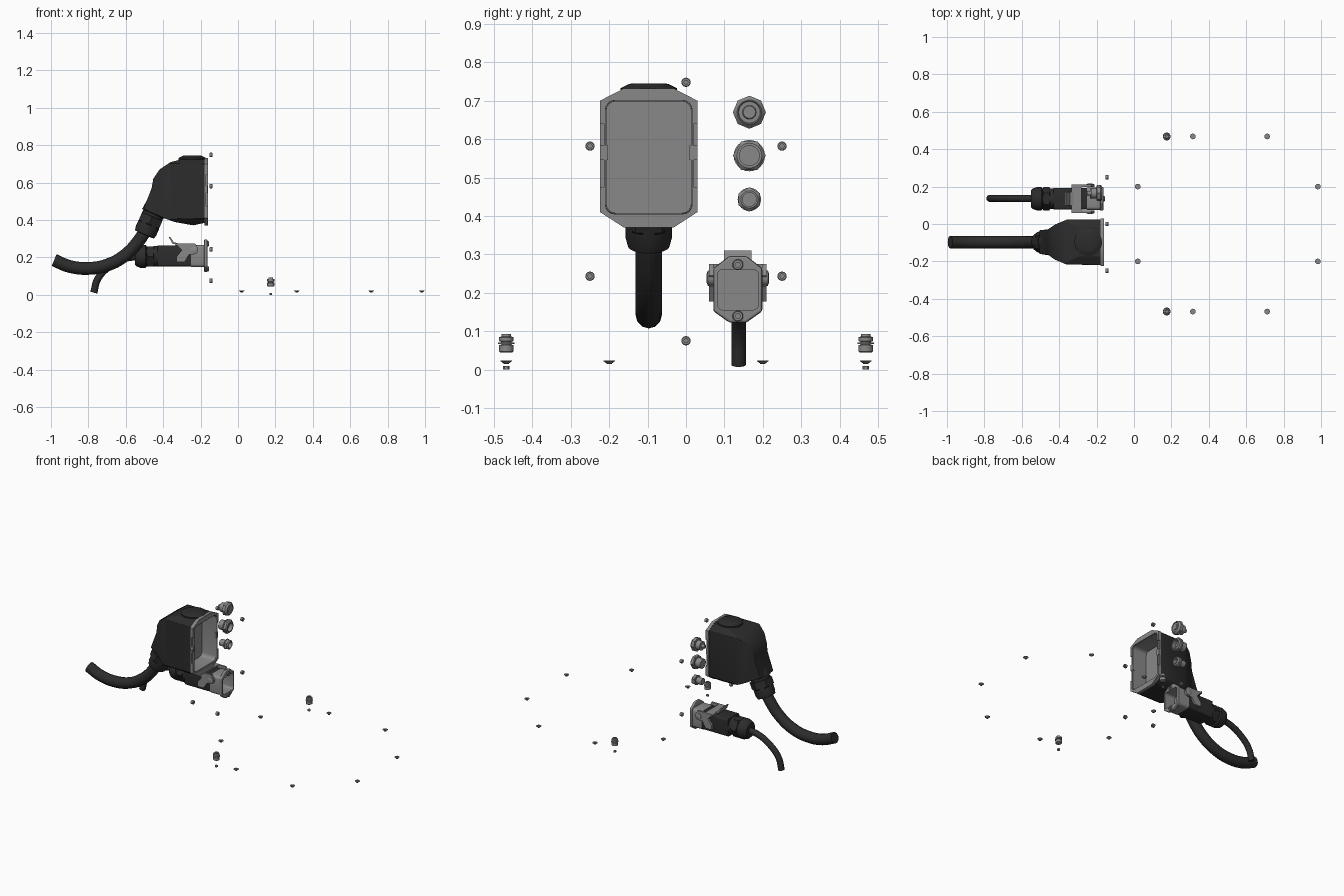
import bpy, bmesh
from math import pi, cos, sin
from mathutils import Vector, Matrix

if "Cube" in bpy.data.objects:
    bpy.data.objects.remove(bpy.data.objects["Cube"])

def material(name, v):
    m = bpy.data.materials.new(name)
    m.diffuse_color = (v, v, v, 1)
    m.use_nodes = True
    m.node_tree.nodes["Principled BSDF"].inputs["Base Color"].default_value = m.diffuse_color
    return m

BLACK = material("black_plastic", 0.025)
METAL = material("grey_metal", 0.25)

def add(name, bm, mat, smooth=True):
    bmesh.ops.recalc_face_normals(bm, faces=bm.faces[:])
    me = bpy.data.meshes.new(name)
    bm.to_mesh(me)
    bm.free()
    ob = bpy.data.objects.new(name, me)
    bpy.context.collection.objects.link(ob)
    me.materials.append(mat)
    if smooth:
        shade(ob)
    return ob

def shade(ob):
    bpy.ops.object.select_all(action='DESELECT')
    ob.select_set(True)
    bpy.context.view_layer.objects.active = ob
    bpy.ops.object.shade_smooth_by_angle(angle=0.6)

def bake(ob):
    dg = bpy.context.evaluated_depsgraph_get()
    me = bpy.data.meshes.new_from_object(ob.evaluated_get(dg))
    ob.modifiers.clear()
    ob.data = me

def boolean(ob, cutter, op='DIFFERENCE'):
    m = ob.modifiers.new("cut", 'BOOLEAN')
    m.operation, m.solver, m.object = op, 'EXACT', cutter
    bake(ob)
    bpy.data.objects.remove(cutter)

def bevel(ob, w, seg=2):
    m = ob.modifiers.new("bevel", 'BEVEL')
    m.width, m.segments, m.limit_method, m.angle_limit = w, seg, 'ANGLE', 0.5
    bake(ob)
    shade(ob)

def prism(name, pts, axis, a, b, mat):
    """Extrude a 2D outline along an axis; outline is in the other two axes."""
    def co(p, t):
        c = list(p)
        c.insert('xyz'.index(axis), t)
        return c
    bm = bmesh.new()
    lo = [bm.verts.new(co(p, a)) for p in pts]
    hi = [bm.verts.new(co(p, b)) for p in pts]
    bm.faces.new(lo)
    bm.faces.new(hi)
    for i in range(len(pts)):
        j = (i + 1) % len(pts)
        bm.faces.new((lo[i], lo[j], hi[j], hi[i]))
    return add(name, bm, mat)

def rrect(cy, cz, hy, hz, r, n=5):
    out = []
    for k, (sy, sz) in enumerate(((1, 1), (-1, 1), (-1, -1), (1, -1))):
        for i in range(n):
            t = (k + i / (n - 1)) * pi / 2
            out.append((cy + sy * (hy - r) + r * cos(t), cz + sz * (hz - r) + r * sin(t)))
    return out

def box(name, x, y, z, mat):
    return prism(name, [(x[0], y[0]), (x[1], y[0]), (x[1], y[1]), (x[0], y[1])], 'z', z[0], z[1], mat)

def lathe(name, prof, loc, d, mat, seg=24, turn=0.0):
    """Revolve (radius, height[, polygon sides]) rows about direction d."""
    z = Vector(d).normalized()
    x = Vector((1, 0, 0)) if abs(z.y) > 0.5 else Vector((0, 1, 0))
    y = z.cross(x)
    loc = Vector(loc)
    bm = bmesh.new()
    rings = []
    for r, h, *n in prof:
        ring = []
        for i in range(seg):
            a = 2 * pi * i / seg
            k = r
            if n:
                k *= cos(pi / n[0]) / cos(a % (2 * pi / n[0]) - pi / n[0])
            ring.append(bm.verts.new(loc + z * h + (x * cos(a + turn) + y * sin(a + turn)) * k))
        rings.append(ring)
    for p, q in zip(rings, rings[1:]):
        for i in range(seg):
            j = (i + 1) % seg
            bm.faces.new((p[i], p[j], q[j], q[i]))
    bm.faces.new(rings[0])
    bm.faces.new(rings[-1])
    return add(name, bm, mat)

def cable(name, pts, r, mat):
    cu = bpy.data.curves.new(name, 'CURVE')
    cu.dimensions, cu.bevel_depth, cu.bevel_resolution = '3D', r, 4
    cu.use_fill_caps, cu.resolution_u = True, 6
    s = cu.splines.new('BEZIER')
    s.bezier_points.add(len(pts) - 1)
    for b, p in zip(s.bezier_points, pts):
        b.co = p
        b.handle_left_type = b.handle_right_type = 'AUTO'
    cu.materials.append(mat)
    ob = bpy.data.objects.new(name, cu)
    bpy.context.collection.objects.link(ob)

# --- Large hood: side, plan and end outlines intersected ---
Y = -0.097
side = [(-0.178, 0.725), (-0.30, 0.725), (-0.36, 0.71), (-0.42, 0.67), (-0.453, 0.62), (-0.462, 0.57),
        (-0.505, 0.46), (-0.395, 0.41), (-0.34, 0.39), (-0.24, 0.372), (-0.178, 0.385)]
half = [(-0.17, 0.122), (-0.36, 0.12), (-0.42, 0.095), (-0.46, 0.068), (-0.54, 0.06)]
plan = [(x, Y + w) for x, w in half] + [(x, Y - w) for x, w in reversed(half)]
def end(w):
    q = [(0.065, 0.732), (w, 0.70), (w, 0.41), (0.065, 0.37)]
    return [(Y + y, z) for y, z in q] + [(Y - y, z) for y, z in reversed(q)]
hood = prism("hood_body", side, 'y', Y - 0.2, Y + 0.2, BLACK)
boolean(hood, prism("plan_cutter", plan, 'z', 0.2, 0.9, BLACK), 'INTERSECT')
boolean(hood, prism("end_cutter", end(0.124), 'x', -0.7, 0.0, BLACK), 'INTERSECT')
bevel(hood, 0.012)
opening = rrect(Y, 0.553, 0.113, 0.148, 0.025)
boolean(hood, prism("recess_cutter", opening, 'x', -0.27, 0.0, BLACK))
shade(hood)

# Grey rim with side notches, floor panel, locking pegs
rim = prism("hood_rim", end(0.127), 'x', -0.18, -0.16, METAL)
boolean(rim, prism("rim_cutter", opening, 'x', -0.3, 0.0, METAL))
for s in (-1, 1):
    ys = sorted((Y + s * 0.117, Y + s * 0.2))
    boolean(rim, box("notch_cutter", (-0.170, 0), ys, (0.475, 0.64), METAL))
    ys = sorted((Y + s * 0.106, Y + s * 0.127))
    box("hood_peg", (-0.178, -0.162), ys, (0.545, 0.583), METAL)
shade(rim)
lining = prism("hood_lining", rrect(Y, 0.553, 0.1125, 0.1475, 0.025), 'x', -0.269, -0.165, METAL)
boolean(lining, prism("lining_cutter", rrect(Y, 0.553, 0.11, 0.145, 0.024), 'x', -0.265, 0.0, METAL))
shade(lining)

# Top cap, cable gland and thick cable
lathe("hood_cap", [(0.074, 0), (0.074, 0.012), (0.052, 0.023), (0.045, 0.025)], (-0.245, Y, 0.72), (0, 0, 1), BLACK, 32)
lathe("hood_gland", [(0.06, -0.04), (0.064, 0.0), (0.066, 0.02), (0.058, 0.022), (0.058, 0.035), (0.068, 0.037, 6),
                     (0.068, 0.08, 6), (0.06, 0.085), (0.06, 0.12), (0.055, 0.14), (0.038, 0.142)],
      (-0.444, Y, 0.452), (-0.4, 0, -0.92), BLACK)
cable("thick_cable", [(x, Y, z) for x, z in ((-0.475, 0.38), (-0.53, 0.29), (-0.60, 0.215), (-0.69, 0.163),
      (-0.79, 0.142), (-0.90, 0.152), (-0.983, 0.186))], 0.034, BLACK)

# --- Small connector ---
C, Z = 0.135, 0.208
house = prism("socket_housing", rrect(C, Z, 0.06, 0.06, 0.018), 'x', -0.25, -0.17, METAL)
outline = [(0.022, 0.088), (0.064, 0.056), (0.064, -0.056), (0.022, -0.086)]
flange = prism("socket_flange", [(C + y, Z + z) for y, z in outline] + [(C - y, Z + z) for y, z in reversed(outline)],
               'x', -0.182, -0.163, METAL)
bevel(flange, 0.006)
for ob in (house, flange):
    boolean(ob, prism("socket_cutter", rrect(C, Z, 0.053, 0.053, 0.014), 'x', -0.238, 0.0, METAL))
    shade(ob)
plug = prism("plug_body", rrect(C, Z, 0.058, 0.056, 0.012), 'x', -0.43, -0.25, BLACK)
lathe("plug_gland", [(0.055, 0), (0.055, 0.02), (0.062, 0.022, 6), (0.062, 0.055, 6), (0.054, 0.058), (0.062, 0.065),
                     (0.062, 0.09), (0.054, 0.112), (0.044, 0.122), (0.02, 0.122)], (-0.43, C, Z - 0.002), (-1, 0, 0), BLACK)
cable("thin_cable", [(x, C + 0.002, z) for x, z in ((-0.54, 0.205), (-0.61, 0.193), (-0.69, 0.15), (-0.75, 0.085),
      (-0.771, 0.012))], 0.019, BLACK)

# Latch yoke with handle and pivots
lever = [(-0.335, 0.275), (-0.30, 0.24), (-0.328, 0.205), (-0.328, 0.177), (-0.285, 0.177), (-0.262, 0.215),
         (-0.235, 0.215), (-0.212, 0.245), (-0.23, 0.275)]
for s in (-1, 1):
    a, b = sorted((C + s * 0.063, C + s * 0.075))
    prism("latch_arm", lever, 'y', a, b, METAL)
    lathe("latch_pivot", [(0.02, 0), (0.02, 0.016), (0.012, 0.019)], (-0.235, C + s * 0.062, 0.238), (0, s, 0), METAL)
box("latch_bridge", (-0.335, -0.28), (C - 0.075, C + 0.075), (0.265, 0.275), METAL)
prism("latch_handle", [(-0.31, 0.272), (-0.343, 0.282), (-0.362, 0.31), (-0.37, 0.31), (-0.352, 0.275), (-0.315, 0.264)],
      'y', C - 0.036, C + 0.036, METAL)

# --- Socket-head screws ---
def screw(name, loc, r=0.012):
    lathe(name, [(r * 0.9, 0), (r, 0.002), (r, 0.014), (r * 0.85, 0.016), (r * 0.5, 0.016, 6), (r * 0.5, 0.008, 6)],
          loc, (1, 0, 0), METAL)
for y, z in ((0, 0.748), (-0.25, 0.582), (0.25, 0.582), (-0.25, 0.243), (0.25, 0.243), (0, 0.075)):
    screw("wall_screw", (-0.152, y, z))
for z in (0.273, 0.139):
    screw("flange_screw", (-0.172, C, z), 0.014)

# --- Three separate fittings beside the hood ---
def fitting(name, z, R, hole, turn):
    lathe(name, [(hole * 1.15, -0.035), (hole * 1.15, 0), (R * 0.95, 0.001), (R * 0.95, 0.006), (R * 0.85, 0.008),
                 (R, 0.009, 6), (R, 0.024, 6), (hole * 1.25, 0.030), (hole, 0.030), (hole, 0.005)],
          (-0.2, 0.165, z), (1, 0, 0), METAL, turn=turn)
fitting("middle_fitting", 0.557, 0.043, 0.026, 0)
fitting("lower_fitting", 0.443, 0.032, 0.018, pi / 2)
lathe("upper_fitting", [(0.012, -0.05), (0.012, -0.03), (0.028, -0.03), (0.028, 0), (0.043, 0.001, 8), (0.043, 0.02, 8),
                        (0.037, 0.024), (0.032, 0.03), (0.030, 0.03), (0.028, 0.026), (0.018, 0.026), (0.016, 0.03),
                        (0.004, 0.03)], (-0.2, 0.165, 0.67), (1, 0, 0), METAL)

# --- Loose floor hardware ---
for sy in (-1, 1):
    for x, y in ((0.02, 0.2), (0.983, 0.2), (0.315, 0.468), (0.712, 0.468)):
        lathe("floor_screw", [(0.007, 0), (0.007, 0.002), (0.015, 0.008), (0.015, 0.01), (0.006, 0.01, 6), (0.006, 0.006, 6)],
              (x, sy * y, 0.014), (0, 0, 1), METAL)
    lathe("bushing", [(0.016, 0), (0.019, 0.002), (0.019, 0.019), (0.013, 0.02), (0.013, 0.022), (0.021, 0.022),
                      (0.021, 0.025), (0.014, 0.026), (0.014, 0.028), (0.019, 0.029), (0.019, 0.039), (0.013, 0.041),
                      (0.012, 0.047), (0.007, 0.047), (0.007, 0.03)], (0.175, sy * 0.468, 0.045), (0, 0, 1), METAL)
    lathe("floor_nut", [(0.009, 0, 6), (0.009, 0.009, 6)], (0.175, sy * 0.468, 0), (0, 0, 1), METAL)
